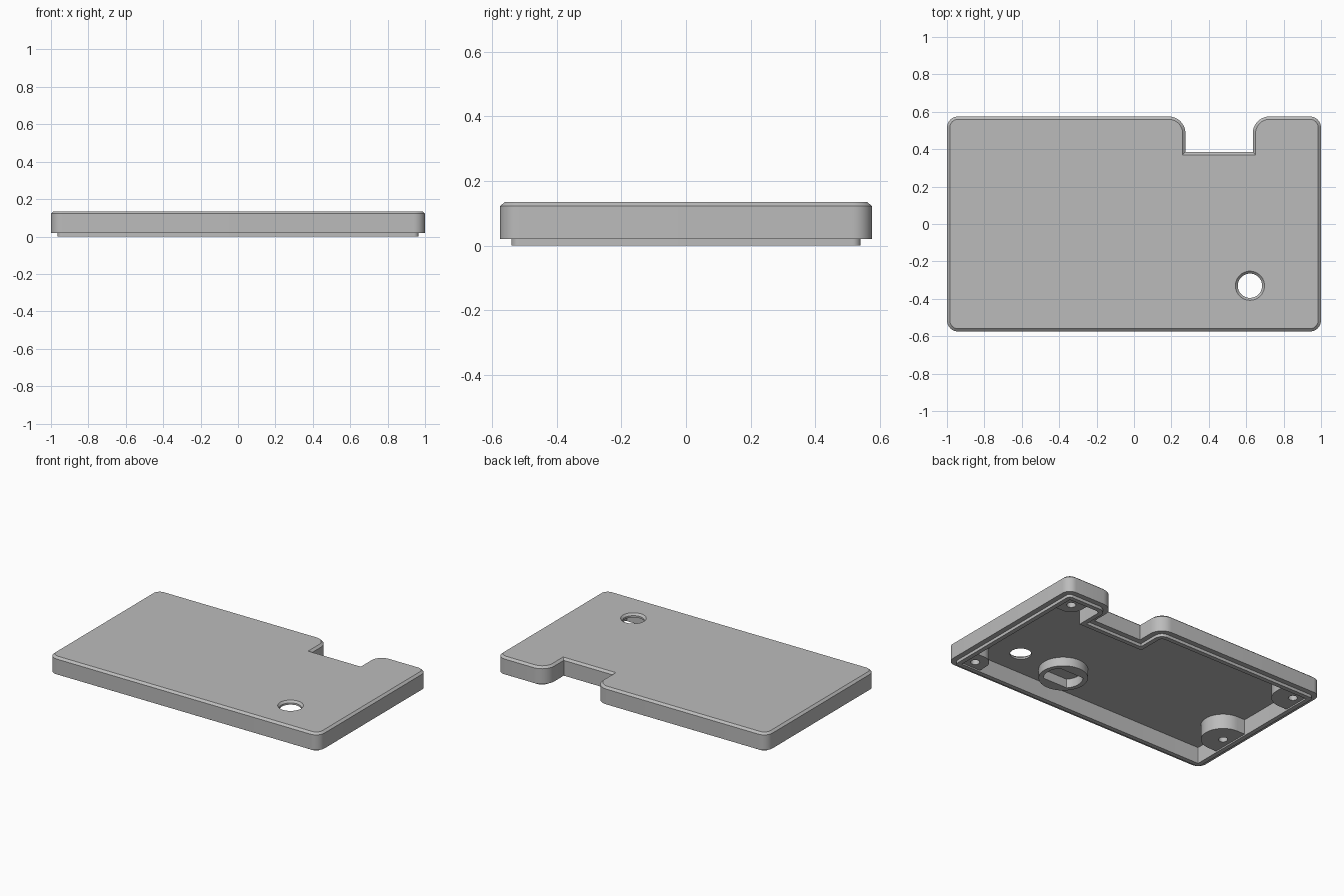
import bpy, bmesh
from math import sin, cos, pi, radians

if "Cube" in bpy.data.objects:
    bpy.data.objects.remove(bpy.data.objects["Cube"])

grey = bpy.data.materials.new("plain grey")
grey.use_nodes = True
grey.diffuse_color = (0.5, 0.5, 0.5, 1)
grey.node_tree.nodes["Principled BSDF"].inputs["Base Color"].default_value = (0.5, 0.5, 0.5, 1)


def arc(cx, cy, r, start, sweep, n):
    return [(cx + r * cos(radians(start + sweep * i / n)),
             cy + r * sin(radians(start + sweep * i / n))) for i in range(n + 1)]


def circle(cx, cy, r, n=48):
    return arc(cx, cy, r, 0, 360, n)[:-1]


def loft(name, sections):
    """Solid through a stack of (outline, z) sections, capped at both ends."""
    bm = bmesh.new()
    rings = [[bm.verts.new((x, y, z)) for x, y in pts] for pts, z in sections]
    n = len(rings[0])
    for a, b in zip(rings, rings[1:]):
        for i in range(n):
            j = (i + 1) % n
            bm.faces.new((a[i], a[j], b[j], b[i]))
    bm.faces.new(rings[0])
    bm.faces.new(rings[-1])
    bmesh.ops.recalc_face_normals(bm, faces=bm.faces)
    mesh = bpy.data.meshes.new(name)
    bm.to_mesh(mesh)
    bm.free()
    mesh.materials.append(grey)
    ob = bpy.data.objects.new(name, mesh)
    bpy.context.collection.objects.link(ob)
    return ob


def activate(ob):
    bpy.ops.object.select_all(action='DESELECT')
    ob.select_set(True)
    bpy.context.view_layer.objects.active = ob


def cut(ob, cutter):
    cutter.hide_render = True
    mod = ob.modifiers.new("cut", 'BOOLEAN')
    mod.operation = 'DIFFERENCE'
    mod.solver = 'EXACT'
    mod.object = cutter
    activate(ob)
    bpy.ops.object.modifier_apply(modifier=mod.name)
    bpy.data.objects.remove(cutter)


# Plan outline: x, y, corner radius, inward signs, arc start (radius 0 = inside corner)
W, D, NL, NR, NY = 1.0, 0.575, 0.275, 0.635, 0.385
CORNERS = [(-W, -D, .06, 1, 1, 180), (W, -D, .06, -1, 1, 270), (W, D, .06, -1, -1, 0),
           (NR, D, .09, 1, -1, 90), (NR, NY, 0, 1, -1, 0), (NL, NY, 0, -1, -1, 0),
           (NL, D, .09, -1, -1, 0), (-W, D, .06, 1, -1, 90)]


def outline(inset):
    pts = []
    for x, y, r, sx, sy, start in CORNERS:
        if r == 0:
            pts.append((x + sx * inset, y + sy * inset))
        else:
            rad = max(r - inset, 0.004)
            pts += arc(x + sx * (inset + rad), y + sy * (inset + rad), rad, start, 90, 10)
    return pts


# Cover shell: chamfered top, side wall, stepped lip and hollow underside
TOP, CEIL, STEP = 0.135, 0.11, 0.02
shell = loft("cover_shell", [(outline(i), z) for i, z in (
    (.015, TOP), (0, TOP - .013), (0, STEP), (.035, STEP), (.035, 0), (.065, 0), (.065, CEIL))])

# Round opening with a chamfered rim
vx, vy = 0.62, -0.33
cut(shell, loft("opening_cutter", [(circle(vx, vy, r), z) for r, z in (
    (.065, .05), (.065, TOP - .013), (.083, TOP + .005))]))

# Screw bosses: three in corners, one on the side wall
BX, BY, FOOT = 0.877, 0.453, 0.01
parts = [shell]


def boss(name, hx, hy, pts):
    ob = loft(name, [(pts, FOOT), (pts, CEIL + .005)])
    cut(ob, loft("screw_cutter", [(circle(hx, hy, .028, 24), z) for z in (-.02, .07)]))
    parts.append(ob)


for name, sx, sy, r in (("boss_back_left", 1, 1, .085), ("boss_front_left", 1, -1, .085),
                        ("boss_back_right", -1, 1, .13)):
    pts = [(sx * x, sy * y) for x, y in arc(BX, BY, r, 180, 90, 14)]
    pts += [(sx * .95, sy * (BY - r)), (sx * .95, sy * .525), (sx * (BX - r), sy * .525)]
    boss(name, sx * BX, sy * BY, pts)

sy0 = -0.205
boss("boss_side_right", -BX, sy0,
     arc(-BX, sy0, .135, -90, 180, 28) + [(-.95, sy0 + .135), (-.95, sy0 - .135)])

# Retaining ring under the roof, with a flat-sided bore
rx, ry = 0.30, -0.31
ring = loft("retaining_ring", [(circle(rx, ry, .15), z) for z in (.05, CEIL + .005)])
bore = arc(rx, ry, .12, -40, 80, 14) + arc(rx, ry, .12, 140, 80, 14)
cut(ring, loft("bore_cutter", [(bore, z) for z in (.03, CEIL)]))
parts.append(ring)

# Smooth the round walls, keep edges crisp
for ob in parts:
    activate(ob)
    bpy.ops.object.shade_smooth_by_angle(angle=radians(30))
